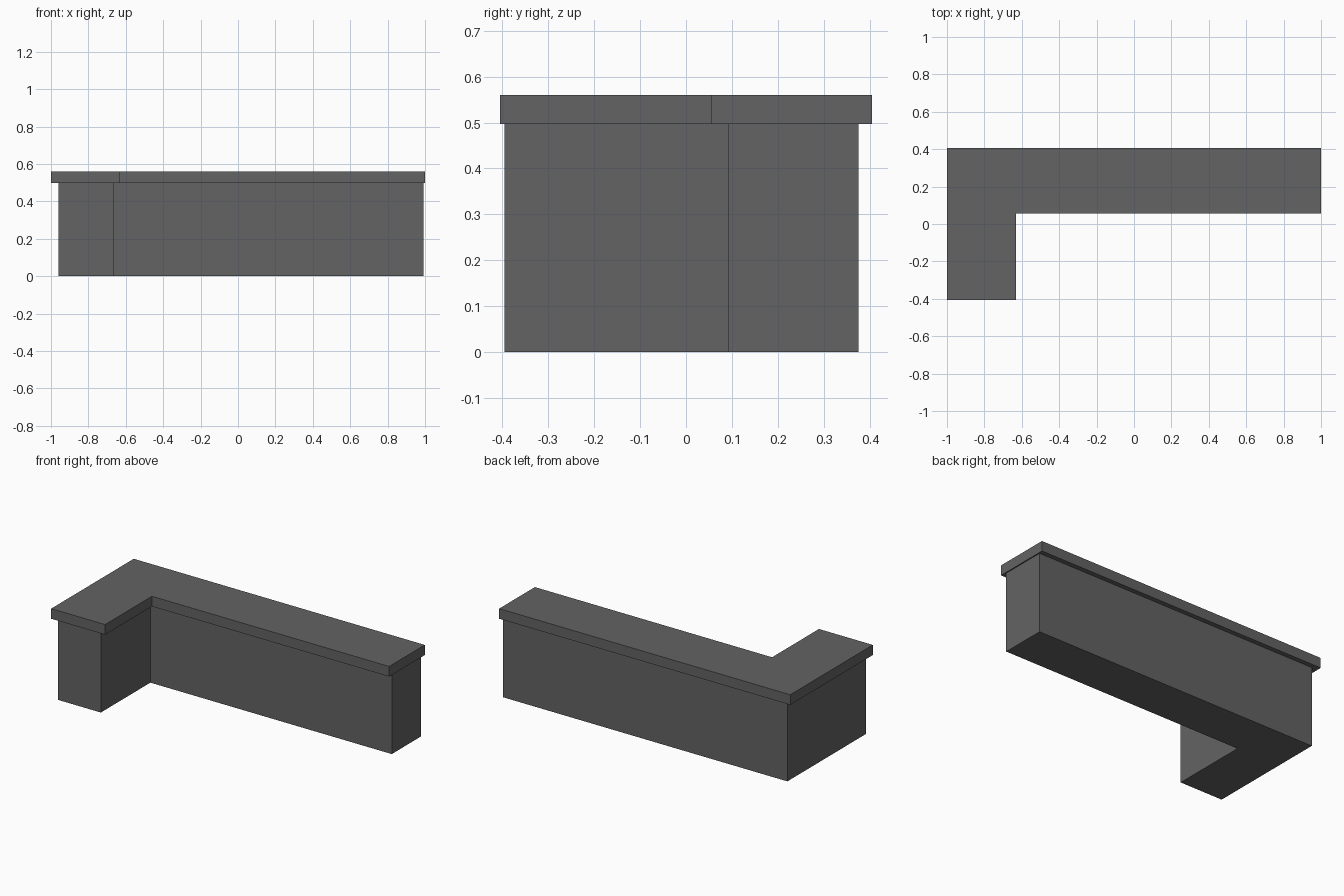
import bpy
import bmesh

if "Cube" in bpy.data.objects:
    bpy.data.objects.remove(bpy.data.objects["Cube"])

grey = bpy.data.materials.new("dark grey")
grey.diffuse_color = (0.125, 0.125, 0.125, 1)
grey.use_nodes = True
grey.node_tree.nodes["Principled BSDF"].inputs["Base Color"].default_value = grey.diffuse_color


def l_prism(name, x0, x1, y0, y1, inner_x, inner_y, z0, z1):
    """Closed L-shaped block: long run at the back, short return at the left."""
    outline = [(x0, y0), (inner_x, y0), (inner_x, inner_y),
               (x1, inner_y), (x1, y1), (x0, y1)]
    bm = bmesh.new()
    base = bm.faces.new([bm.verts.new((x, y, z0)) for x, y in outline])
    ext = bmesh.ops.extrude_face_region(bm, geom=[base], use_keep_orig=True)
    top = [v for v in ext["geom"] if isinstance(v, bmesh.types.BMVert)]
    bmesh.ops.translate(bm, verts=top, vec=(0, 0, z1 - z0))
    bmesh.ops.recalc_face_normals(bm, faces=bm.faces)
    mesh = bpy.data.meshes.new(name)
    bm.to_mesh(mesh)
    bm.free()
    mesh.materials.append(grey)
    obj = bpy.data.objects.new(name, mesh)
    bpy.context.collection.objects.link(obj)
    return obj


# Counter body
l_prism("counter_base", -0.96, 0.993, -0.395, 0.376, -0.666, 0.091, 0.0, 0.497)
# Overhanging worktop
l_prism("counter_top", -1.0, 1.0, -0.405, 0.405, -0.63, 0.055, 0.497, 0.56)
